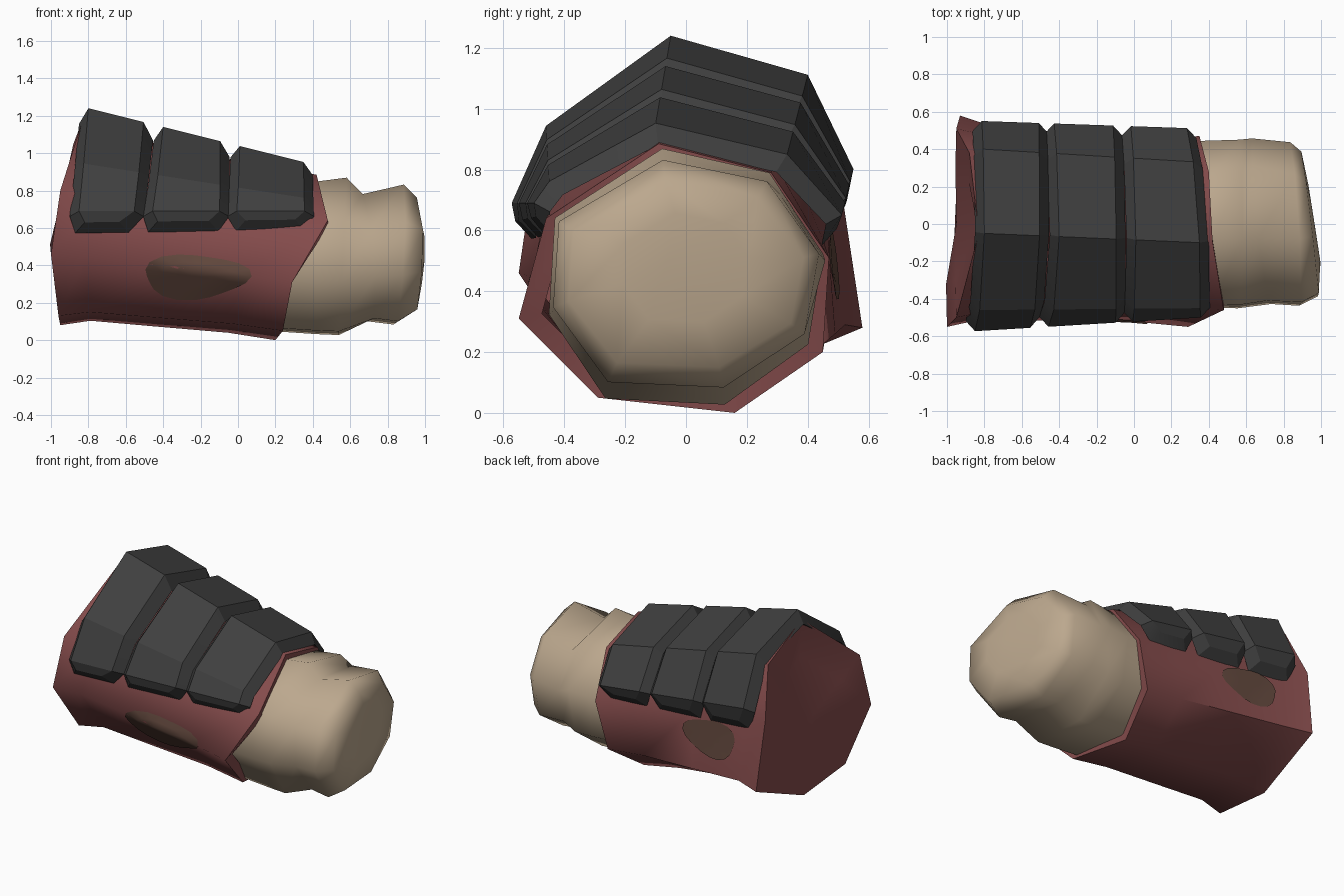
import bpy, bmesh, math
from mathutils import Vector
from mathutils.bvhtree import BVHTree

if "Cube" in bpy.data.objects:
    bpy.data.objects.remove(bpy.data.objects["Cube"])


def material(name, rgb):
    m = bpy.data.materials.new(name)
    m.diffuse_color = (*rgb, 1)
    m.use_nodes = True
    m.node_tree.nodes["Principled BSDF"].inputs["Base Color"].default_value = m.diffuse_color
    return m


RED = material("dull_red_cloth", (0.235, 0.072, 0.072))
BLACK = material("black_plate", (0.05, 0.05, 0.05))
TAN = material("tan_wrap", (0.50, 0.39, 0.27))
STAIN = material("brown_stain", (0.125, 0.066, 0.048))


def finish(name, bm, mat, angle):
    bmesh.ops.recalc_face_normals(bm, faces=bm.faces)
    me = bpy.data.meshes.new(name)
    bm.to_mesh(me)
    bm.free()
    ob = bpy.data.objects.new(name, me)
    bpy.context.collection.objects.link(ob)
    me.materials.append(mat)
    bpy.ops.object.select_all(action='DESELECT')
    ob.select_set(True)
    bpy.context.view_layer.objects.active = ob
    bpy.ops.object.shade_smooth_by_angle(angle=math.radians(angle))
    return ob


def loft(bm, rings, closed=True):
    rows = [[bm.verts.new(p) for p in r] for r in rings]
    n = len(rows[0])
    for a, b in zip(rows, rows[1:]):
        for i in range(n if closed else n - 1):
            j = (i + 1) % n
            bm.faces.new((a[i], a[j], b[j], b[i]))
    return rows


def fan(bm, row, centre):
    c = bm.verts.new(centre)
    for i in range(len(row)):
        bm.faces.new((row[i], row[(i + 1) % len(row)], c))


def scaled(ring, s):
    c = sum(ring, Vector()) / len(ring)
    return [Vector((p.x, c.y + (p.y - c.y) * s, c.z + (p.z - c.z) * s)) for p in ring]


def mix(a, b, t, s=1.0):
    return scaled([p.lerp(q, t) for p, q in zip(a, b)], s)


# Sleeve: eight-sided tube, flared at both ends
elbow = [Vector(p) for p in (
    (-.83, -.05, 1.18), (-.88, .38, 1.05), (-.95, .51, .74), (-.93, .58, .28),
    (-.95, .10, .08), (-.96, -.33, .13), (-1.0, -.55, .46), (-.95, -.50, .80))]
wrist = [Vector(p) for p in (
    (.42, -.09, .885), (.40, .28, .79), (.35, .47, .51), (.27, .45, .20),
    (.20, .16, 0.0), (.24, -.29, .05), (.29, -.55, .31), (.48, -.46, .64))]
bm = bmesh.new()
rows = loft(bm, [elbow, mix(elbow, wrist, .14, .93), mix(elbow, wrist, .45, .94),
                 mix(elbow, wrist, .78, .95), wrist, scaled(wrist, .86)])
inner = [bm.verts.new(p + Vector((-.005, 0, 0))) for p in scaled(elbow, .6)]
for i in range(8):
    j = (i + 1) % 8
    bm.faces.new((rows[0][i], rows[0][j], inner[j], inner[i]))
fan(bm, inner, (-.95, 0, .58))
bmesh.ops.recalc_face_normals(bm, faces=bm.faces)
tree = BVHTree.FromBMesh(bm)
finish("sleeve", bm, RED, 62)


# Stains: thin patches laid on the sleeve sides
def stain(name, side, cx, cz, rx, rz):
    bm = bmesh.new()
    rings = []
    for k in (1.0, .66, .33, .02):
        ring = []
        for i in range(20):
            a = math.tau * i / 20
            w = k * (1 + .10 * math.sin(3 * a + 1))
            hit = tree.ray_cast(Vector((cx + rx * w * math.cos(a), side * 2,
                                        cz + rz * w * math.sin(a))), Vector((0, -side, 0)))
            ring.append(hit[0] + Vector((0, side * .007, 0)))
        rings.append(ring)
    rows = loft(bm, rings)
    bm.faces.new(rows[-1])
    ob = finish(name, bm, STAIN, 60)
    # keep the open patch facing outward
    if sum(p.normal.y for p in ob.data.polygons) * side < 0:
        ob.data.flip_normals()


stain("front_stain", -1, -.23, .34, .28, .12)
stain("back_stain", 1, -.52, .50, .20, .12)

# Armour plates: bevelled bands over the top of the sleeve
big = [(-.56, .63), (-.57, .69), (-.46, .94), (-.05, 1.24), (.40, 1.11), (.55, .80), (.53, .70)]
small = [(-.49, .645), (-.50, .69), (-.45, .76), (-.10, .95), (.33, .84), (.51, .64), (.49, .59)]


def plate_point(row, x, base):
    t = (x + .8) / 1.16
    y = big[row][0] + (small[row][0] - big[row][0]) * t
    z = big[row][1] + (small[row][1] - big[row][1]) * t
    if base:
        y, z = y * .90, .45 + (z - .45) * .88
        if row in (0, 6):
            z -= .035
    return Vector((x, y, z))


def edge_x(edge, row):
    front, top, back = edge
    f = row / 3
    return front + (top - front) * f if row <= 3 else top + (back - top) * (f - 1)


def plate(name, left, right):
    layers = []
    for base in (True, False):
        inset = 0 if base else .05
        l, r = [], []
        for row in range(7):
            cut = inset + (.055 if row in (0, 6) else 0)
            l.append(plate_point(row, edge_x(left, row) + cut, base))
            r.append(plate_point(row, edge_x(right, row) - cut, base))
        layers.append(l + r[::-1])
    bm = bmesh.new()
    lower, upper = loft(bm, layers)
    for layer in (lower, upper):
        for i in range(6):
            bm.faces.new((layer[i], layer[i + 1], layer[12 - i], layer[13 - i]))
    finish(name, bm, BLACK, 22)


plate("elbow_plate", (-.925, -.85, -.87), (-.53, -.455, -.46))
plate("middle_plate", (-.535, -.45, -.49), (-.05, -.045, -.07))
plate("wrist_plate", (-.065, -.04, -.08), (.41, .40, .30))

# Wrapped stub: eight-sided, pinched in the middle, rounded at the end
octagon = [(-.08, .42), (.28, .34), (.46, .07), (.41, -.23),
           (.13, -.43), (-.27, -.41), (-.46, -.13), (-.44, .19)]


def stub_ring(x, sy, sz, cz=.455, lean_y=0, lean_z=0):
    return [Vector((x + lean_y * y + lean_z * z, y * sy, cz + z * sz)) for y, z in octagon]


bm = bmesh.new()
rings = [stub_ring(.08, .95, .93), stub_ring(.42, .97, .96, .445),
         stub_ring(.56, .98, .99, .453, 0, .05), stub_ring(.68, .93, .80, .445, -.1, -.05),
         stub_ring(.86, .95, .88, .462, -.06, .05), stub_ring(.94, .84, .72, .46, -.10, .02),
         stub_ring(.965, .45, .42, .48, -.07, 0)]
rings[3][2].y += .03      # knuckle ridge on the back side
rings[3][1].y += .05
rows = loft(bm, rings)
fan(bm, rows[-1], (.975, -.06, .50))
bm.faces.new(rows[0])
finish("wrapped_stub", bm, TAN, 60)
